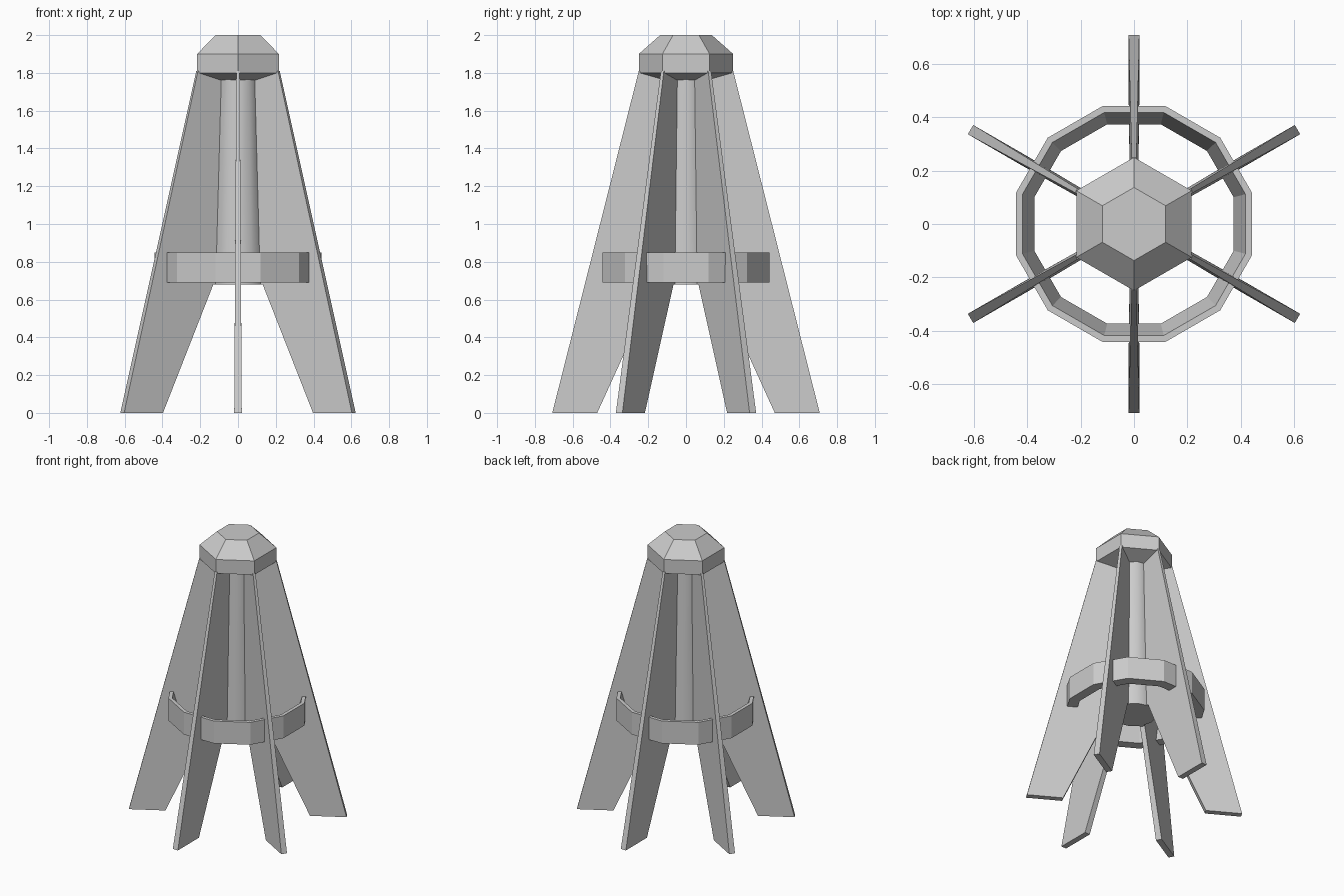
import bpy, bmesh
from math import cos, sin, pi, radians

if "Cube" in bpy.data.objects:
    bpy.data.objects.remove(bpy.data.objects["Cube"])


def make_object(name, verts, faces, smooth=None):
    mesh = bpy.data.meshes.new(name)
    mesh.from_pydata(verts, [], faces)
    bm = bmesh.new()
    bm.from_mesh(mesh)
    bmesh.ops.recalc_face_normals(bm, faces=bm.faces)
    bm.to_mesh(mesh)
    bm.free()
    obj = bpy.data.objects.new(name, mesh)
    bpy.context.collection.objects.link(obj)
    if smooth:
        bpy.ops.object.select_all(action='DESELECT')
        obj.select_set(True)
        bpy.context.view_layer.objects.active = obj
        bpy.ops.object.shade_smooth_by_angle(angle=radians(smooth))
    return obj


def turned(name, profile, sides, start, closed=False, smooth=None):
    """Spin an (r, z) profile into a solid with the given number of sides."""
    verts = [(r * cos(start + 2 * pi * i / sides), r * sin(start + 2 * pi * i / sides), z)
             for r, z in profile for i in range(sides)]
    n = len(profile)
    faces = []
    for k in range(n if closed else n - 1):
        a, b = k * sides, ((k + 1) % n) * sides
        for i in range(sides):
            j = (i + 1) % sides
            faces.append((a + i, a + j, b + j, b + i))
    if not closed:
        faces.append(tuple(range(sides)))
        faces.append(tuple(range((n - 1) * sides, n * sides)))
    return make_object(name, verts, faces, smooth)


# Hexagonal cap with a bevelled top and shallow tapered underside
turned("cap", [(0.11, 1.76), (0.25, 1.80), (0.25, 1.90), (0.137, 2.0)], 6, pi / 2)

# Central core that the fins grow from
turned("core", [(0.15, 0.68), (0.11, 1.77)], 12, pi / 2, smooth=40)

# Twelve-sided hoop with a sloping inner wall
k = 1 / cos(pi / 12)
turned("hoop", [(0.442 * k, 0.69), (0.442 * k, 0.85), (0.418 * k, 0.85), (0.374 * k, 0.69)],
       12, pi / 12, closed=True)

# Six swept fins: (radius, height, half thickness)
outline = [(0.47, 0.0, 0.02), (0.708, 0.0, 0.02), (0.25, 1.81, 0.009),
           (0.05, 1.81, 0.009), (0.05, 0.68, 0.016), (0.16, 0.68, 0.016)]
n = len(outline)
for f in range(6):
    a = radians(30 + 60 * f)
    verts = [(r * cos(a) - s * t * sin(a), r * sin(a) + s * t * cos(a), z)
             for s in (-1, 1) for r, z, t in outline]
    faces = [tuple(range(n)), tuple(range(n, 2 * n))]
    faces += [(i, (i + 1) % n, n + (i + 1) % n, n + i) for i in range(n)]
    make_object(f"fin_{f + 1}", verts, faces)
